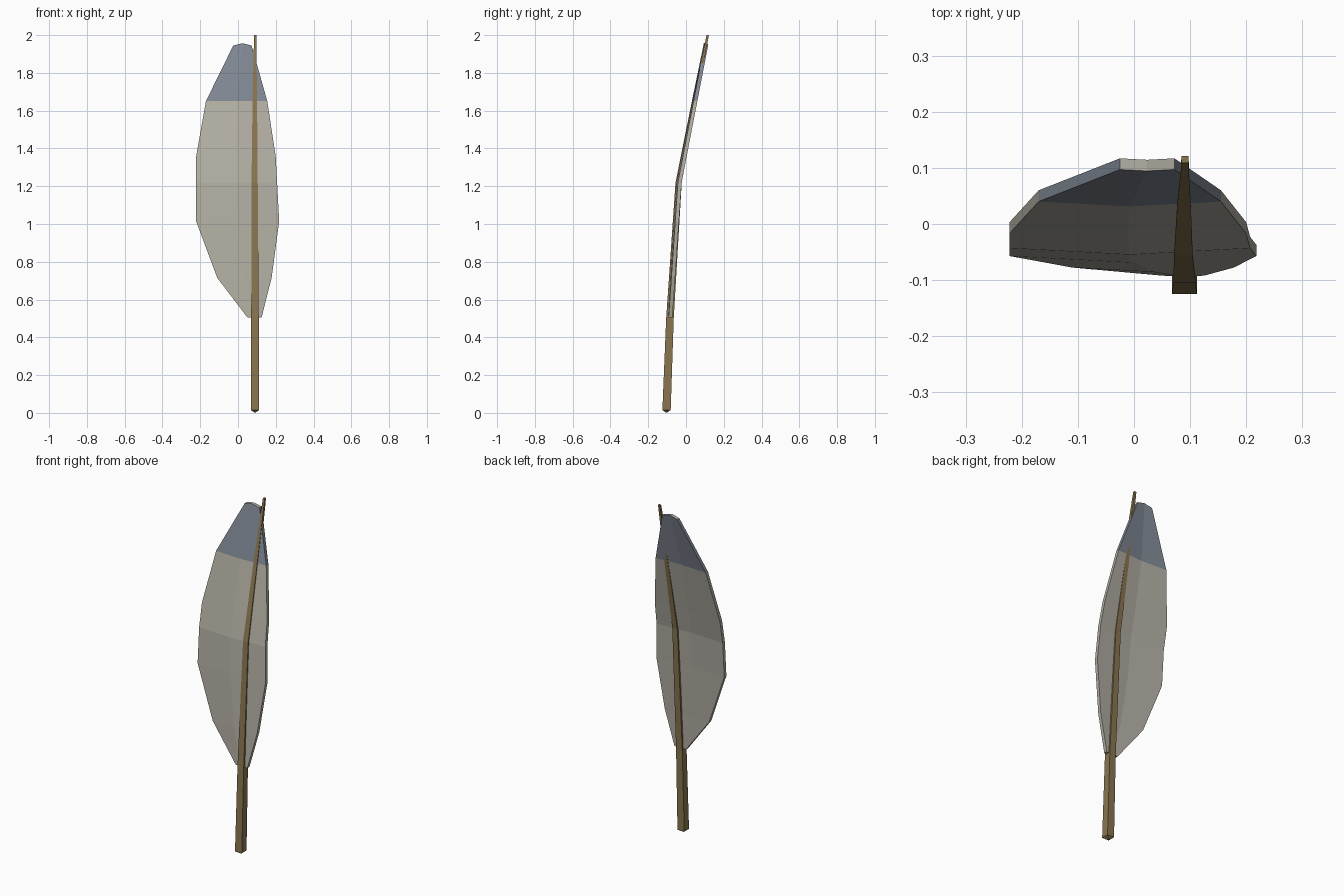
import bpy, bmesh
from mathutils import Vector

if "Cube" in bpy.data.objects:
    bpy.data.objects.remove(bpy.data.objects["Cube"])


def material(name, color):
    m = bpy.data.materials.new(name)
    m.diffuse_color = (*color, 1)
    m.use_nodes = True
    m.node_tree.nodes["Principled BSDF"].inputs["Base Color"].default_value = m.diffuse_color
    return m


def finish(name, bm, mats):
    bmesh.ops.recalc_face_normals(bm, faces=bm.faces)
    me = bpy.data.meshes.new(name)
    bm.to_mesh(me)
    bm.free()
    for m in mats:
        me.materials.append(m)
    ob = bpy.data.objects.new(name, me)
    bpy.context.collection.objects.link(ob)
    return ob


def lerp_path(path, z):
    # y of a bent centre line at height z
    for (z0, y0), (z1, y1) in zip(path, path[1:]):
        if z <= z1:
            break
    return y0 + (y1 - y0) * (z - z0) / (z1 - z0)


vane_mat = material("vane_grey", (0.45, 0.43, 0.37))
tip_mat = material("tip_blue_grey", (0.22, 0.25, 0.30))
shaft_mat = material("shaft_tan", (0.25, 0.18, 0.08))

# Vane: bowed thin blade, rows of left / middle / right points
bend = [(0.505, -0.082), (1.22, -0.033), (1.945, 0.107)]
rows = [(0.505, 0.05, 0.125), (0.715, -0.11, 0.178), (1.015, -0.222, 0.218),
        (1.22, -0.222, 0.207), (1.355, -0.222, 0.2), (1.65, -0.17, 0.155),
        (1.945, -0.025, 0.072)]
half = 0.01
bm = bmesh.new()
grid = []
for i, (z, left, right) in enumerate(rows):
    y = lerp_path(bend, z)
    bow = 0.027 * (right - left)
    mid = (left + right) / 2
    zm = z + (0.012 if i == len(rows) - 1 else 0)
    pts = [(left, y, z), (mid, y - bow, zm), (right, y, z)]
    grid.append([[bm.verts.new(Vector(p) + Vector((0, s * half, 0))) for p in pts]
                 for s in (-1, 1)])
for i, (a, b) in enumerate(zip(grid, grid[1:])):
    loop_a = a[0] + a[1][::-1]
    loop_b = b[0] + b[1][::-1]
    for k in range(6):
        n = (k + 1) % 6
        f = bm.faces.new((loop_a[k], loop_a[n], loop_b[n], loop_b[k]))
        f.material_index = 1 if i == len(rows) - 2 else 0
# end caps
for g, mi in ((grid[0], 0), (grid[-1], 0)):
    for k in range(2):
        f = bm.faces.new((g[0][k], g[0][k + 1], g[1][k + 1], g[1][k]))
        f.material_index = mi
finish("vane", bm, [vane_mat, tip_mat])

# Shaft: tapered square quill following the same bend, pointed at the foot
sections = [(0.015, 0.09, -0.103, 0.022), (0.5, 0.09, -0.085, 0.02),
            (1.22, 0.088, -0.039, 0.0165), (1.65, 0.089, 0.045, 0.012),
            (2.0, 0.091, 0.115, 0.006)]
bm = bmesh.new()
rings = [[bm.verts.new((x + sx * h, y + sy * h, z))
          for sx, sy in ((-1, -1), (1, -1), (1, 1), (-1, 1))]
         for z, x, y, h in sections]
for a, b in zip(rings, rings[1:]):
    for k in range(4):
        n = (k + 1) % 4
        bm.faces.new((a[k], a[n], b[n], b[k]))
bm.faces.new(rings[-1])
foot = bm.verts.new((0.09, -0.103, 0))
for k in range(4):
    bm.faces.new((rings[0][k], rings[0][(k + 1) % 4], foot))
finish("shaft", bm, [shaft_mat])
